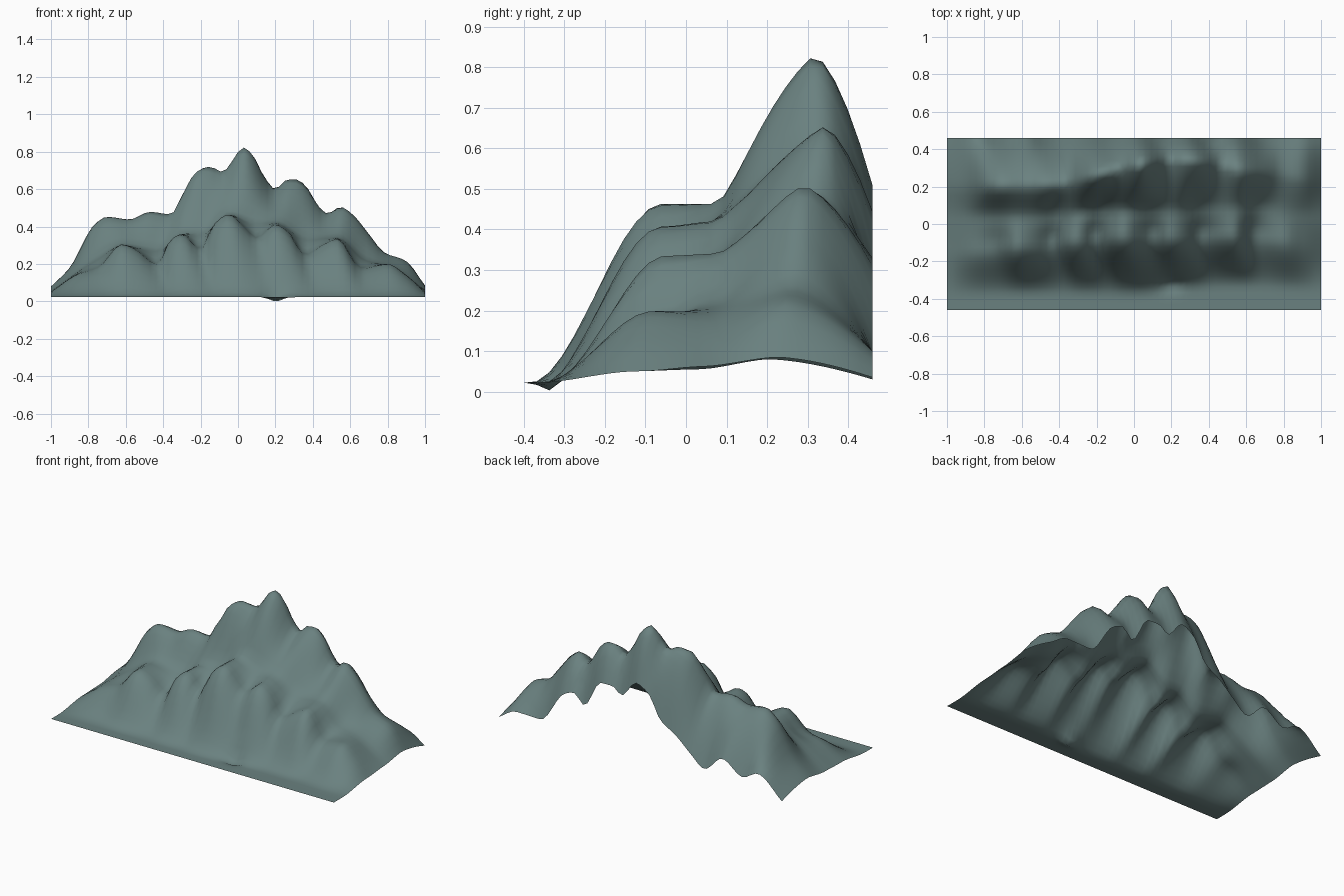
import bpy, math

if "Cube" in bpy.data.objects:
    bpy.data.objects.remove(bpy.data.objects["Cube"])

# Height curves along x: (x, z) pairs
CREST = [(-1, .08), (-.9, .18), (-.77, .41), (-.7, .455), (-.58, .44), (-.47, .48), (-.36, .465),
         (-.3, .57), (-.2, .715), (-.15, .72), (-.08, .70), (.035, .83), (.08, .79), (.14, .67),
         (.2, .6), (.25, .645), (.3, .655), (.35, .63), (.48, .47), (.55, .51), (.6, .48),
         (.7, .36), (.78, .265), (.9, .215), (1, .085)]
SHOULDER = [(-1, .05), (-.85, .15), (-.75, .18), (-.62, .305), (-.55, .28), (-.43, .2), (-.36, .33),
            (-.3, .36), (-.2, .28), (-.13, .41), (-.05, .465), (.03, .40), (.1, .34), (.2, .41),
            (.27, .37), (.36, .25), (.45, .30), (.53, .335), (.66, .18), (.8, .2), (.9, .14), (1, .05)]
BACK = [(-1, .03), (-.83, .16), (-.72, .11), (-.58, .19), (-.45, .09), (-.355, .16), (-.25, .25),
        (-.14, .32), (-.06, .46), (.03, .51), (.135, .405), (.2, .447), (.28, .445), (.4, .27),
        (.47, .33), (.54, .305), (.71, .097), (.88, .10), (1, .035)]
TERRACE = [(-1, .055), (-.75, .23), (-.62, .3), (-.43, .27), (-.3, .36), (-.18, .37), (-.05, .465),
           (.1, .42), (.2, .42), (.37, .33), (.53, .34), (.68, .22), (.8, .19), (1, .062)]
# Plan position of the crest, shoulder and foot: (x, y) pairs
CREST_Y = [(-1, .2), (-.7, .2), (-.4, .21), (-.2, .26), (.03, .315), (.3, .34), (.55, .29), (.8, .26), (1, .22)]
TERRACE_Y = [(-1, .04), (-.5, .04), (-.1, .08), (.3, .075), (.6, .08), (1, .05)]
SHOULDER_Y = [(-1, -.14), (-.6, -.11), (-.05, -.06), (.3, -.06), (.55, -.05), (.8, -.08), (1, -.12)]
FOOT_Y = [(-1, -.39), (-.5, -.38), (0, -.385), (.25, -.36), (.55, -.34), (1, -.37)]


def curve(pts, x):
    """Smooth monotone interpolation through control points."""
    n = len(pts)
    x = min(1, max(-1, x))
    slopes = [(pts[i + 1][1] - pts[i][1]) / (pts[i + 1][0] - pts[i][0]) for i in range(n - 1)]

    def tangent(i):
        if i == 0:
            return slopes[0]
        if i == n - 1:
            return slopes[-1]
        a, b = slopes[i - 1], slopes[i]
        return 0 if a * b <= 0 else 2 * a * b / (a + b)

    i = 0
    while i < n - 2 and x > pts[i + 1][0]:
        i += 1
    (x0, z0), (x1, z1) = pts[i], pts[i + 1]
    h = x1 - x0
    t = min(1, max(0, (x - x0) / h))
    return ((2 * t**3 - 3 * t**2 + 1) * z0 + (t**3 - 2 * t**2 + t) * h * tangent(i)
            + (3 * t**2 - 2 * t**3) * z1 + (t**3 - t**2) * h * tangent(i + 1))


def smooth(t):
    t = min(1, max(0, t))
    return t * t * (3 - 2 * t)


def height(x, y):
    crest, terrace, back = curve(CREST, x), curve(TERRACE, x), curve(BACK, x)
    cy, ty = curve(CREST_Y, x), curve(TERRACE_Y, x)
    sy, fy = curve(SHOULDER_Y, x), curve(FOOT_Y, x)
    if y < sy:      # front face, ribs lean towards +x at the foot
        t = (y - fy) / (sy - fy)
        lean = .07 * (1 - smooth(t)) * (1 - x * x)
        z = .022 + (curve(SHOULDER, x - lean) - .022) * smooth(t)
    elif y < ty:    # terrace
        shoulder = curve(SHOULDER, x)
        z = shoulder + (terrace - shoulder) * smooth((y - sy) / (ty - sy))
    elif y < cy:    # upper wall, steeper at the middle
        t = (y - ty) / (cy - ty)
        k = math.exp(-((x - .1) / .3) ** 2)
        z = terrace + (crest - terrace) * (.5 * t + .5 * (k * math.sin(t * math.pi / 2) + (1 - k) * smooth(t)))
    else:           # back slope
        z = crest - (crest - back) * ((y - cy) / (.46 - cy)) ** 1.6
    # small hollow at the front foot
    z -= .045 * math.exp(-((x - .2) / .05) ** 2 - ((y + .325) / .03) ** 2)
    return max(z, .003)


# Open terrain sheet
NX, NY = 64, 30
verts, faces = [], []
for j in range(NY + 1):
    for i in range(NX + 1):
        x, y = -1 + 2 * i / NX, -.46 + .92 * j / NY
        verts.append((x, y, height(x, y)))
for j in range(NY):
    for i in range(NX):
        a = j * (NX + 1) + i
        faces.append((a, a + 1, a + NX + 2, a + NX + 1))

mesh = bpy.data.meshes.new("mountain_ridge")
mesh.from_pydata(verts, [], faces)
mesh.update()
ridge = bpy.data.objects.new("mountain_ridge", mesh)
bpy.context.collection.objects.link(ridge)
for p in mesh.polygons:
    p.use_smooth = True

# Slate green rock
rock = bpy.data.materials.new("slate_green_rock")
rock.diffuse_color = (.144, .22, .215, 1)
rock.use_nodes = True
rock.node_tree.nodes["Principled BSDF"].inputs["Base Color"].default_value = rock.diffuse_color
mesh.materials.append(rock)
